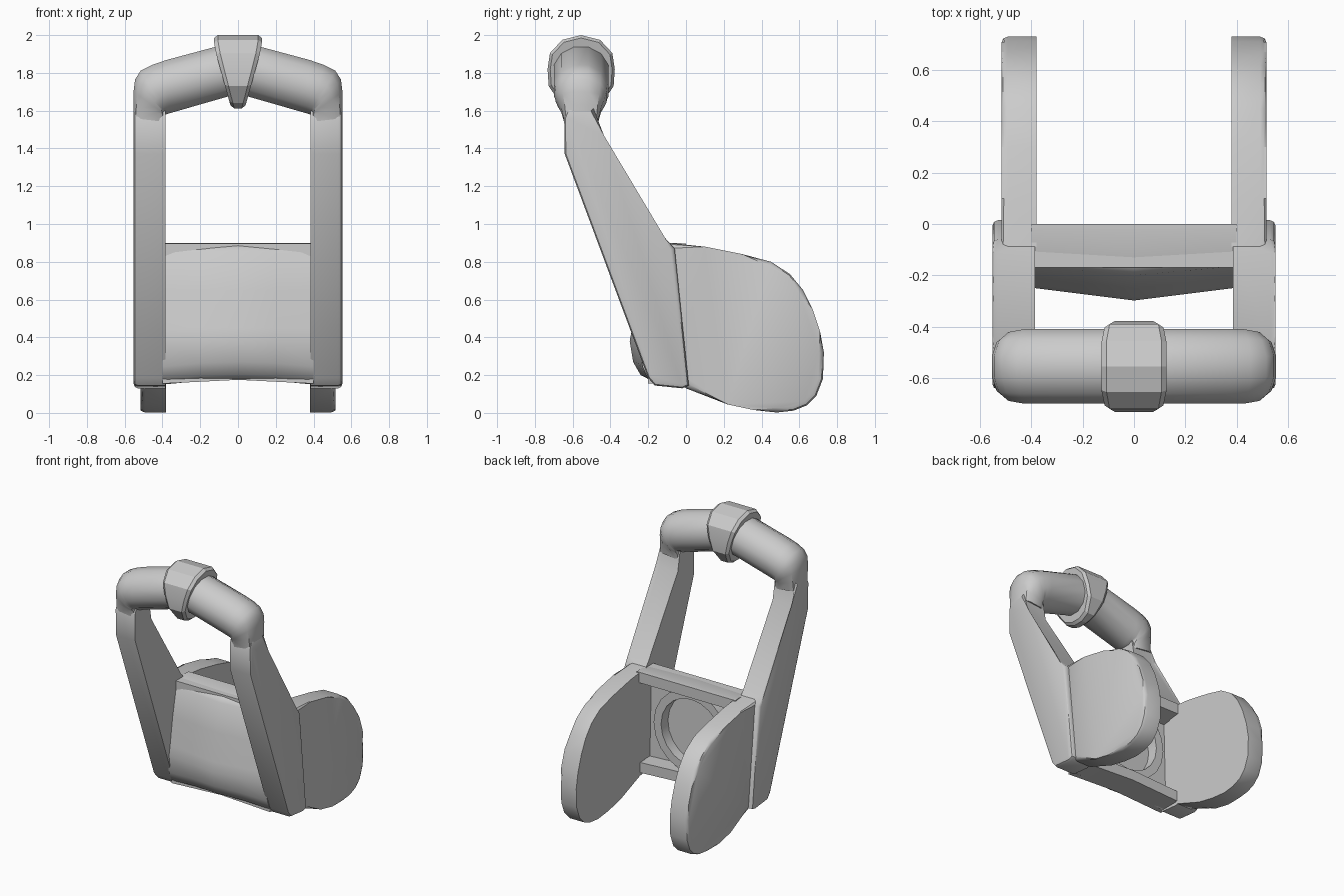
import bpy, bmesh, math
from mathutils import Vector

cube = bpy.data.objects.get("Cube")
if cube:
    bpy.data.objects.remove(cube, do_unlink=True)

GREY = (0.6, 0.6, 0.6, 1)
mat = bpy.data.materials.new("light grey")
mat.use_nodes = True
mat.diffuse_color = GREY
mat.node_tree.nodes["Principled BSDF"].inputs["Base Color"].default_value = GREY


def finish(name, bm, mirror=False, angle=35):
    bmesh.ops.recalc_face_normals(bm, faces=bm.faces)
    me = bpy.data.meshes.new(name)
    bm.to_mesh(me)
    bm.free()
    me.materials.append(mat)
    ob = bpy.data.objects.new(name, me)
    bpy.context.collection.objects.link(ob)
    bpy.ops.object.select_all(action='DESELECT')
    ob.select_set(True)
    bpy.context.view_layer.objects.active = ob
    bpy.ops.object.shade_smooth_by_angle(angle=math.radians(angle))
    if mirror:
        ob.modifiers.new("mirror", 'MIRROR')
    return ob


def loft(bm, rings, caps=(True, True)):
    loops = [[bm.verts.new(p) for p in ring] for ring in rings]
    n = len(loops[0])
    for a, b in zip(loops, loops[1:]):
        for i in range(n):
            j = (i + 1) % n
            bm.faces.new((a[i], a[j], b[j], b[i]))
    for flag, loop in zip(caps, (loops[0], loops[-1])):
        if flag:
            bm.faces.new(loop)


def side_slab(name, outline, x0, x1, bevel):
    """Side outline in (y, z), extruded along x, outer rim bevelled, mirrored."""
    bm = bmesh.new()
    loft(bm, [[(x, y, z) for y, z in outline] for x in (x0, x1)])
    rim = [e for e in bm.edges if all(v.co.x > x1 - 1e-4 for v in e.verts)]
    bmesh.ops.bevel(bm, geom=rim, offset=bevel, segments=2, profile=0.5, affect='EDGES')
    return finish(name, bm, mirror=True)


# Rounded side paddles
side_slab("side_paddle", [
    (-0.09, 0.9), (0.1, 0.88), (0.3, 0.84), (0.45, 0.8), (0.55, 0.735), (0.62, 0.65),
    (0.67, 0.55), (0.71, 0.43), (0.73, 0.32), (0.725, 0.18), (0.69, 0.09), (0.64, 0.04),
    (0.57, 0.012), (0.48, 0.002), (0.36, 0.015), (0.22, 0.045), (0.0, 0.13), (-0.06, 0.2)],
    0.38, 0.517, 0.025)

# Sloping arms
side_slab("arm", [
    (-0.62, 1.62), (-0.645, 1.56), (-0.642, 1.37), (-0.2, 0.185), (-0.165, 0.145),
    (-0.02, 0.13), (0.015, 0.145), (-0.06, 0.87), (-0.11, 0.925), (-0.455, 1.46),
    (-0.485, 1.62)], 0.385, 0.552, 0.022)

# Grip bar with elbows: inner (x, z), outer (x, z), half depth, squareness
sections = [
    (0.0, 1.69, 0.0, 1.97, 0.145, 1), (0.36, 1.587, 0.38, 1.868, 0.145, 1),
    (0.383, 1.58, 0.455, 1.842, 0.145, 1), (0.384, 1.58, 0.515, 1.812, 0.138, 0.95),
    (0.385, 1.58, 0.545, 1.765, 0.134, 0.9), (0.385, 1.58, 0.553, 1.7, 0.122, 0.8),
    (0.385, 1.575, 0.553, 1.63, 0.105, 0.65), (0.385, 1.54, 0.551, 1.56, 0.092, 0.5),
]
rings = []
for xi, zi, xo, zo, depth, power in sections:
    ring = []
    for k in range(12):
        t = math.tau * (k + 0.5) / 12
        c, s = [math.copysign(abs(f(t)) ** power, f(t)) for f in (math.cos, math.sin)]
        u = 0.5 + 0.5 * min(1, max(-1, c * 1.035))
        ring.append((xi + (xo - xi) * u, -0.555 + depth * min(1, max(-1, s * 1.035)), zi + (zo - zi) * u))
    rings.append(ring)
bm = bmesh.new()
loft(bm, rings, caps=(False, True))
finish("grip_bar", bm, mirror=True)

# Tapered clasp around the middle of the bar
clasp = [(0, 2.0), (0.1, 1.975), (0.165, 1.905), (0.178, 1.82), (0.172, 1.73),
         (0.11, 1.64), (0.04, 1.612)]
outline = clasp + [(-y, z) for y, z in reversed(clasp[1:])]
bm = bmesh.new()
rings = []
for side, inset, scale in ((-1, 0, 0.92), (-1, 0.02, 1), (1, 0.02, 1), (1, 0, 0.92)):
    ring = []
    for y, z in outline:
        half = 0.04 + 0.087 * min(1, (z - 1.612) / 0.34) - inset
        ring.append((side * half, -0.555 + y * scale, 1.81 + (z - 1.81) * scale))
    rings.append(ring)
loft(bm, rings)
finish("clasp", bm, angle=20)

# Front panel, bowed forward in the middle
front = [(-0.02, 0.9), (-0.13, 0.897), (-0.17, 0.885), (-0.2, 0.85), (-0.25, 0.65),
         (-0.285, 0.45), (-0.298, 0.38), (-0.28, 0.27), (-0.24, 0.2), (-0.19, 0.175)]
back = [(-0.13, 0.175), (-0.15, 0.86)]
bm = bmesh.new()
rings = []
for x in (-0.4, -0.2, 0, 0.2, 0.4):
    f = abs(x) / 0.4
    rings.append([(x, y + 0.05 * f * min(1, -y / 0.28), z - 0.025 * f * f * (z < 0.3))
                  for y, z in front] + [(x, y, z) for y, z in back])
loft(bm, rings)
finish("front_panel", bm)


# Rear cross rails
def rail(name, outline, sag):
    bm = bmesh.new()
    loft(bm, [[(x, y, z - (sag if x else 0)) for y, z in outline] for x in (-0.4, 0, 0.4)])
    finish(name, bm)


rail("top_rail", [(-0.17, 0.897), (0.0, 0.897), (0.0, 0.82), (-0.17, 0.8)], 0)
rail("bottom_rail", [(-0.2, 0.25), (-0.01, 0.25), (-0.01, 0.175), (-0.2, 0.175)], 0.02)

# Round socket on the back of the panel
bm = bmesh.new()
socket = []
for radius, y in ((0.305, -0.18), (0.305, -0.06), (0.245, -0.06), (0.245, -0.18)):
    socket.append([(radius * math.cos(math.tau * k / 20), y,
                    0.53 + radius * math.sin(math.tau * k / 20)) for k in range(20)])
loft(bm, socket + [socket[0]], caps=(False, False))
bmesh.ops.remove_doubles(bm, verts=bm.verts, dist=1e-5)
finish("rear_socket", bm)
